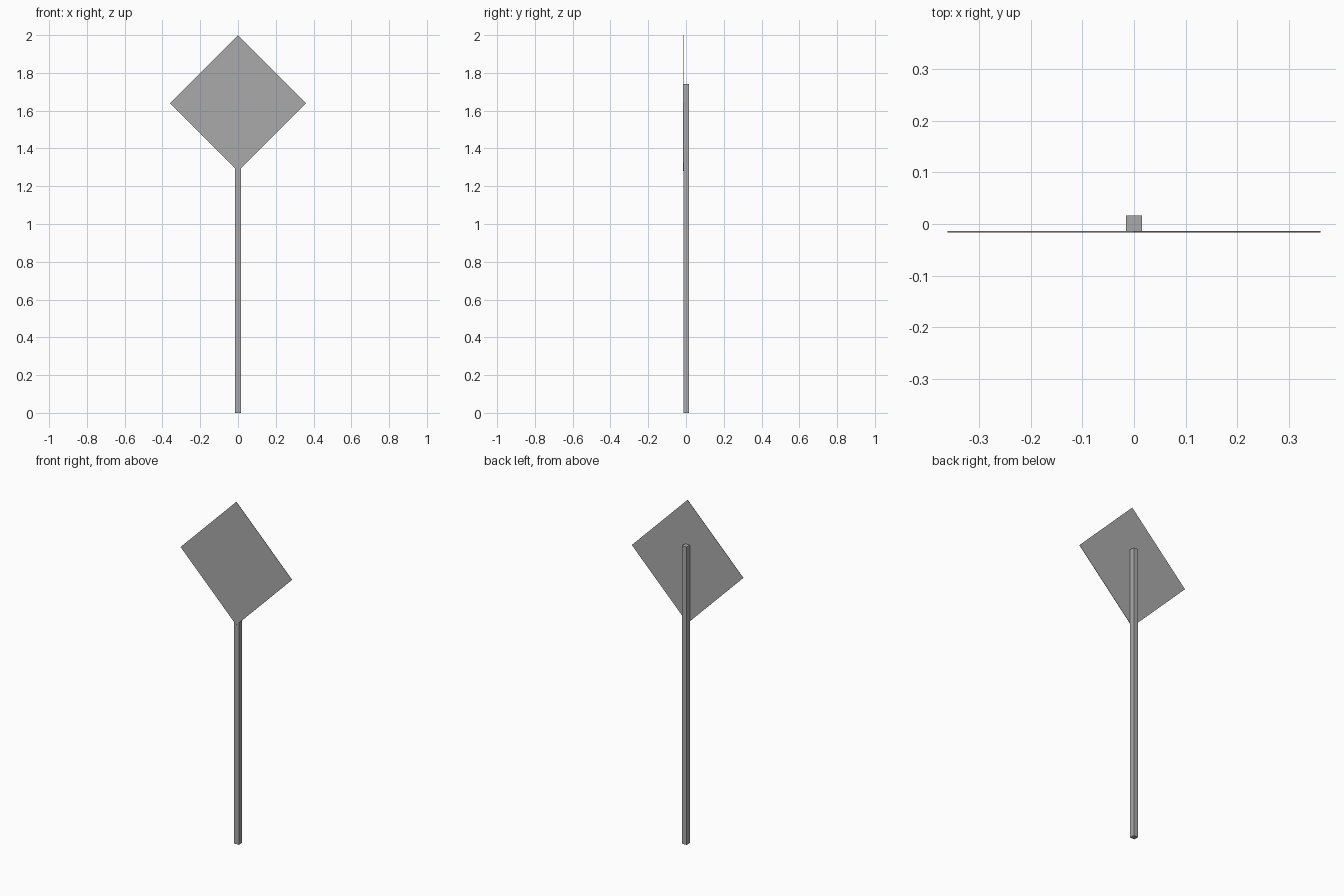
import bpy
from math import radians
from mathutils import Matrix

cube = bpy.data.objects.get("Cube")
if cube:
    bpy.data.objects.remove(cube, do_unlink=True)

# One plain grey for the whole sign
grey = bpy.data.materials.new("plain_grey")
grey.use_nodes = True
color = (0.4, 0.4, 0.4, 1)
grey.diffuse_color = color
grey.node_tree.nodes["Principled BSDF"].inputs["Base Color"].default_value = color


def box(name, size, center, turn=0):
    """Flat-sided box, optionally turned about the front-back axis."""
    bpy.ops.mesh.primitive_cube_add(size=1)
    obj = bpy.context.object
    obj.name = name
    obj.data.transform(Matrix.Translation(center)
                       @ Matrix.Rotation(radians(turn), 4, "Y")
                       @ Matrix.Diagonal((*size, 1)))
    obj.data.materials.append(grey)
    return obj


HALF_DIAGONAL = 0.36
SIDE = HALF_DIAGONAL * 2 ** 0.5
PLATE = 0.002
POST = 0.03

# Square post, reaching partway up behind the plate
box("post", (POST, POST, 1.74), (0, PLATE / 2, 0.87))

# Thin square sign plate standing on its corner
box("sign_plate", (SIDE, PLATE, SIDE), (0, -POST / 2, 2 - HALF_DIAGONAL), 45)
